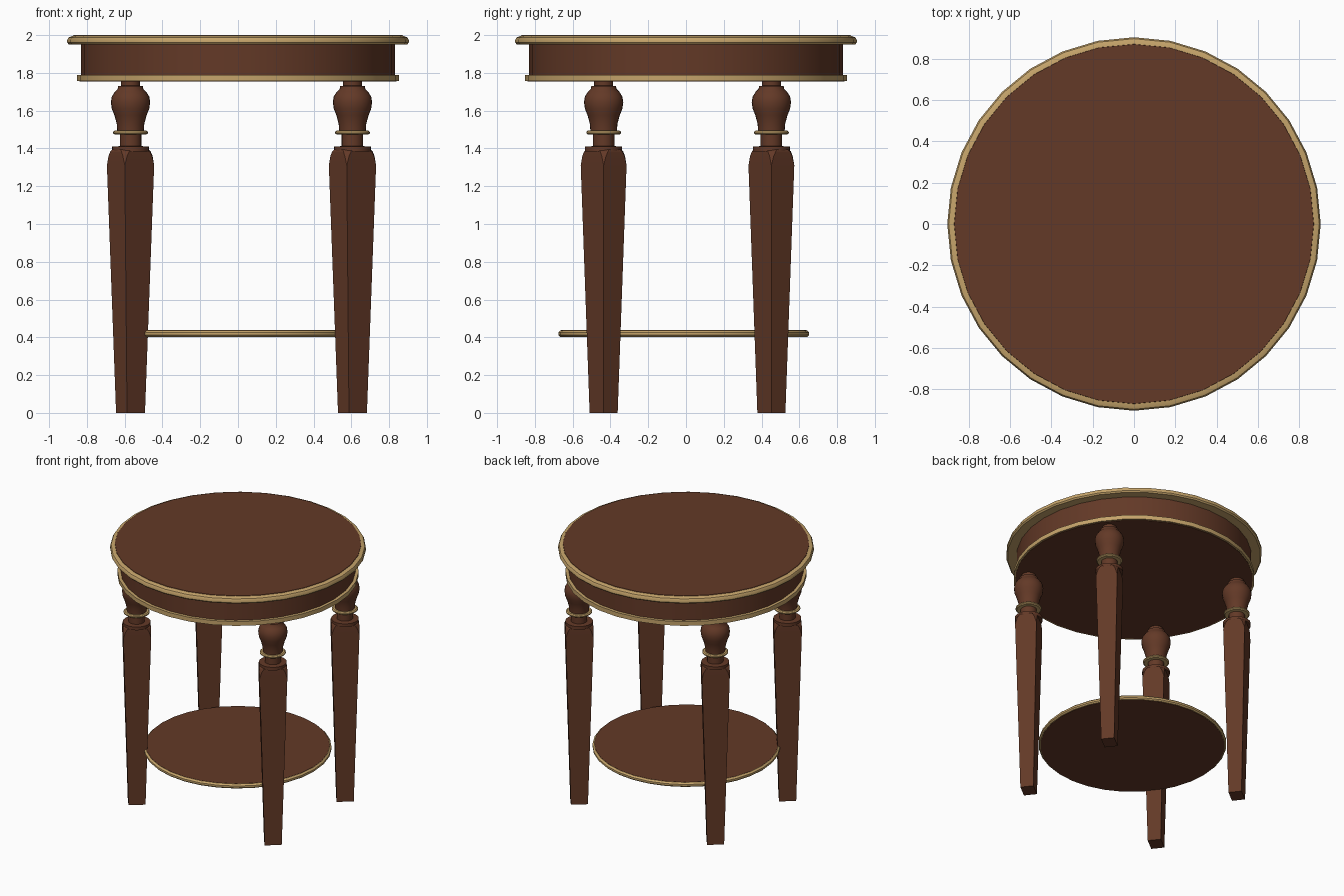
import bpy, bmesh, math

if "Cube" in bpy.data.objects:
    bpy.data.objects.remove(bpy.data.objects["Cube"])


def material(name, col):
    m = bpy.data.materials.new(name)
    m.diffuse_color = (*col, 1)
    m.use_nodes = True
    m.node_tree.nodes["Principled BSDF"].inputs["Base Color"].default_value = m.diffuse_color
    return m


WOOD = material("brown wood", (0.125, 0.041, 0.020))
GOLD = material("pale gold trim", (0.56, 0.37, 0.145))


def finish(bm, name, mat, loc=(0, 0, 0), angle=35):
    bmesh.ops.remove_doubles(bm, verts=bm.verts, dist=1e-5)
    bmesh.ops.recalc_face_normals(bm, faces=bm.faces)
    me = bpy.data.meshes.new(name)
    bm.to_mesh(me)
    bm.free()
    me.materials.append(mat)
    ob = bpy.data.objects.new(name, me)
    bpy.context.collection.objects.link(ob)
    ob.location = loc
    bpy.ops.object.select_all(action='DESELECT')
    ob.select_set(True)
    bpy.context.view_layer.objects.active = ob
    bpy.ops.object.shade_smooth_by_angle(angle=math.radians(angle))
    return ob


def loft(rings, closed=False):
    """Skin a list of vertex rings; cap the ends, or join last to first."""
    bm = bmesh.new()
    vs = [[bm.verts.new(p) for p in r] for r in rings]
    n = len(vs[0])
    pairs = list(zip(vs, vs[1:])) + ([(vs[-1], vs[0])] if closed else [])
    for a, b in pairs:
        for i in range(n):
            j = (i + 1) % n
            bm.faces.new((a[i], a[j], b[j], b[i]))
    if not closed:
        bm.faces.new(vs[0])
        bm.faces.new(vs[-1])
    return bm


def lathe(name, profile, mat, loc=(0, 0, 0), n=32, closed=False):
    rings = [[(r * math.cos(math.tau * i / n), r * math.sin(math.tau * i / n), z)
              for i in range(n)] for r, z in profile]
    return finish(loft(rings, closed), name, mat, loc)


# Table top: brown slab and apron, with gold rims
lathe("table_top", [(0.86, 1.955), (0.873, 1.99), (0.87, 2.0)], WOOD)
lathe("top_rim", [(0.82, 1.95), (0.895, 1.95), (0.904, 1.96), (0.904, 1.975),
                  (0.897, 1.988), (0.872, 1.997), (0.82, 1.99)], GOLD, closed=True)
lathe("apron", [(0.84, 1.754), (0.84, 1.77), (0.83, 1.77), (0.83, 1.96)], WOOD)
lathe("apron_band", [(0.82, 1.757), (0.853, 1.757), (0.853, 1.79), (0.82, 1.79)],
      GOLD, closed=True)

# Lower shelf with gold edge
SHELF = (0.005, -0.012, 0)
lathe("shelf", [(0.65, 0.401), (0.65, 0.438)], WOOD, SHELF)
lathe("shelf_edge", [(0.64, 0.403), (0.655, 0.403), (0.664, 0.412), (0.664, 0.426),
                     (0.652, 0.437), (0.64, 0.437)], GOLD, SHELF, closed=True)


def leg_section(z, radius, cut):
    """Rectangular section turned to the diagonal; cut trims its corners."""
    a = math.radians(52)
    w, d = radius * math.cos(a), radius * math.sin(a)
    pts = [(w - cut, -d), (w, -d + cut), (w, d - cut), (w - cut, d),
           (-w + cut, d), (-w, d - cut), (-w, -d + cut), (-w + cut, -d)]
    t = math.radians(-52)
    return [(x * math.cos(t) - y * math.sin(t), x * math.sin(t) + y * math.cos(t), z)
            for x, y in pts]


# Four legs: tapered block, turned collar and vase, gold ring
for side, x in (("left", -0.569), ("right", 0.606)):
    for end, y in (("front", -0.436), ("back", 0.452)):
        name, loc = f"{end}_{side}_leg", (x, y, 0)
        block = [leg_section(0, 0.0765, 0), leg_section(1.31, 0.125, 0),
                 leg_section(1.36, 0.1265, 0.016), leg_section(1.385, 0.125, 0.030),
                 leg_section(1.395, 0.117, 0.036)]
        finish(loft(block), name, WOOD, loc, 20)
        lathe(name + "_collar", [(0.098, 1.385), (0.098, 1.41), (0.057, 1.412),
                                 (0.057, 1.48)], WOOD, loc, 24)
        lathe(name + "_ring", [(0.04, 1.474), (0.084, 1.474), (0.092, 1.480),
                               (0.092, 1.488), (0.084, 1.494), (0.04, 1.494)],
              GOLD, loc, 24, True)
        lathe(name + "_vase", [(0.070, 1.490), (0.073, 1.53), (0.085, 1.575),
                               (0.099, 1.61), (0.104, 1.645), (0.099, 1.675),
                               (0.083, 1.70), (0.068, 1.715), (0.065, 1.73),
                               (0.050, 1.732), (0.050, 1.765)], WOOD, loc, 24)
